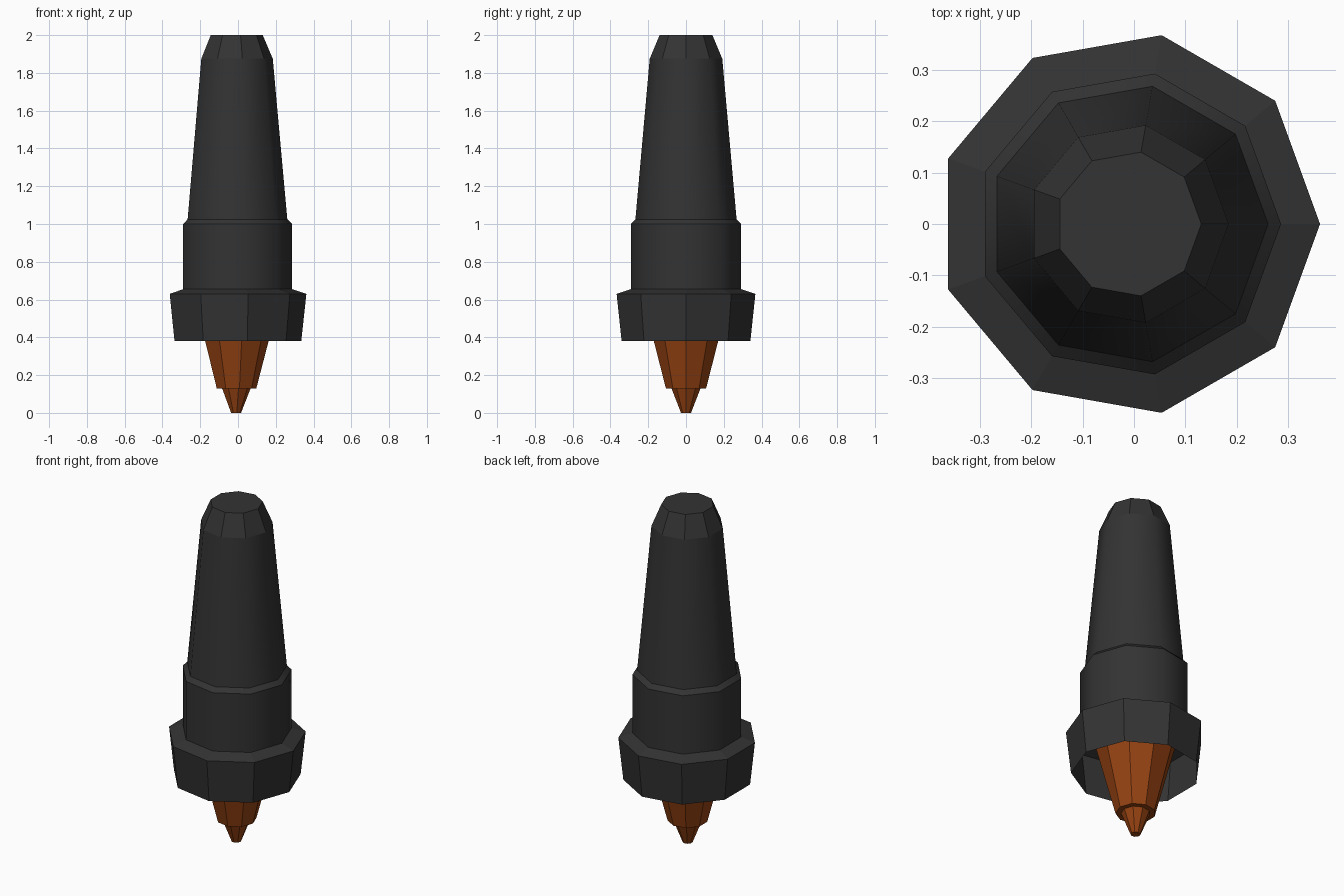
import bpy
import bmesh
from math import cos, sin, tau

cube = bpy.data.objects.get("Cube")
if cube:
    bpy.data.objects.remove(cube, do_unlink=True)

SIDES = 9
AXIS_X = -0.011  # centres the bounding box of the odd-sided polygon


def material(name, rgb):
    mat = bpy.data.materials.new(name)
    mat.use_nodes = True
    colour = (*rgb, 1.0)
    mat.diffuse_color = colour
    bsdf = mat.node_tree.nodes["Principled BSDF"]
    bsdf.inputs["Base Color"].default_value = colour
    bsdf.inputs["Roughness"].default_value = 0.7
    return mat


def turned(name, profile, mat, smooth=False, bottom=True, top=True):
    """Nine-sided turned part from (radius, height) points, listed upwards."""
    bm = bmesh.new()
    rings = []
    for radius, z in profile:
        angles = [tau * i / SIDES for i in range(SIDES)]
        rings.append([bm.verts.new((AXIS_X + radius * cos(a), radius * sin(a), z))
                      for a in angles])
    for low, high in zip(rings, rings[1:]):
        for i in range(SIDES):
            j = (i + 1) % SIDES
            bm.faces.new((low[i], low[j], high[j], high[i])).smooth = smooth
    if bottom:
        bm.faces.new(rings[0][::-1])
    if top:
        bm.faces.new(rings[-1])
    # keep the horizontal rings crisp on smooth parts
    for edge in bm.edges:
        a, b = edge.verts
        edge.smooth = abs(a.co.z - b.co.z) > 0.001
    mesh = bpy.data.meshes.new(name)
    bm.to_mesh(mesh)
    bm.free()
    mesh.materials.append(mat)
    obj = bpy.data.objects.new(name, mesh)
    bpy.context.collection.objects.link(obj)
    return obj


black = material("dark grey", (0.033, 0.033, 0.033))
copper = material("burnt orange", (0.30, 0.055, 0.006))

# Orange nozzle, running up inside the hollow collar
turned("nozzle", [(0.027, 0), (0.078, 0.13), (0.108, 0.13), (0.173, 0.38),
                  (0.23, 0.6)], copper)

# Flared collar, open underneath
turned("collar", [(0.346, 0.38), (0.373, 0.63), (0.297, 0.655)], black,
       bottom=False, top=False)

# Barrel with a narrow shoulder
turned("barrel", [(0.297, 0.64), (0.297, 1.0), (0.272, 1.025)], black,
       smooth=True, top=False)

# Long tapering grip
turned("grip", [(0.272, 1.025), (0.195, 1.875)], black,
       smooth=True, bottom=False, top=False)

# Bevelled end cap
turned("end_cap", [(0.195, 1.875), (0.142, 2.0)], black, bottom=False)
